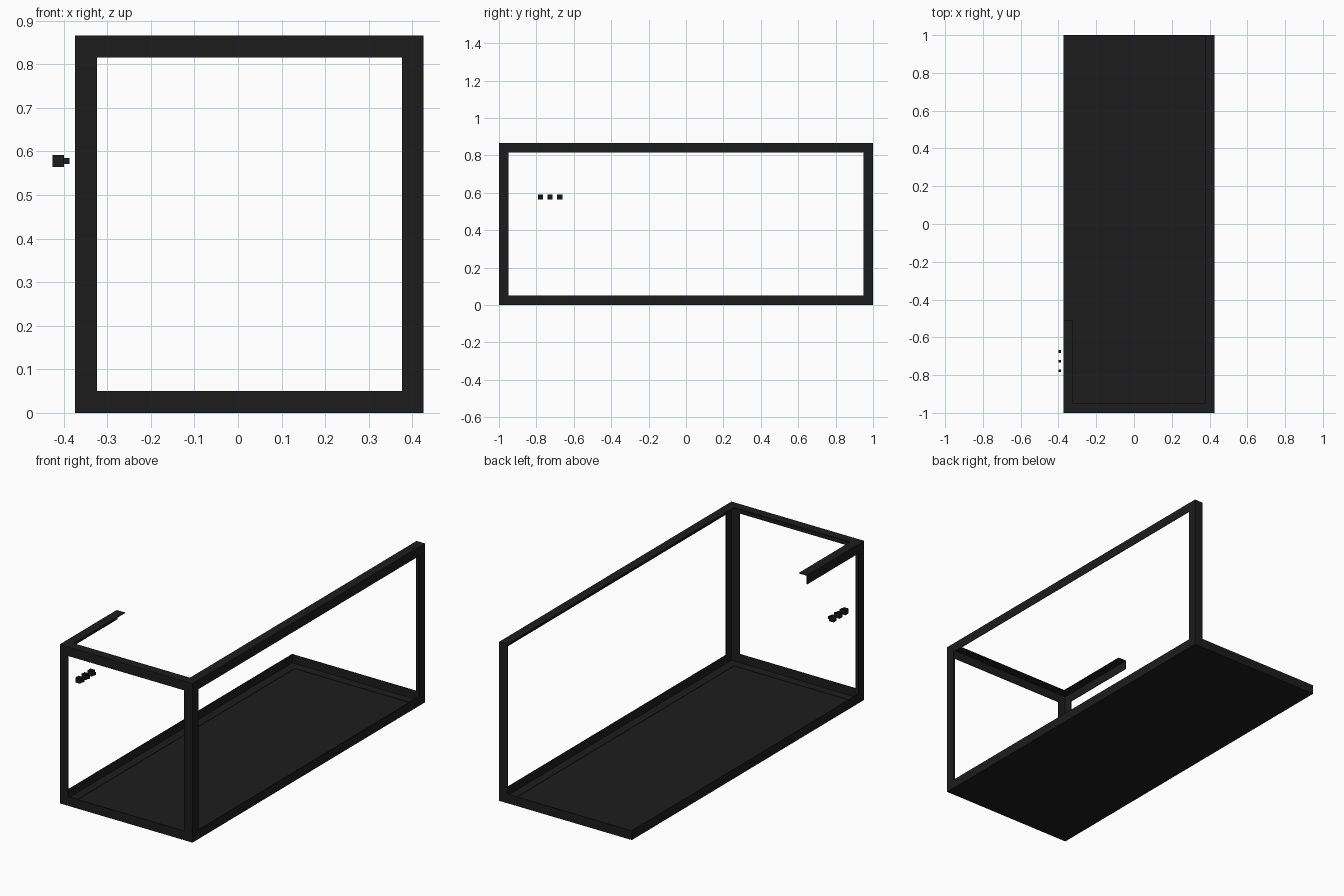
import bpy, bmesh
from mathutils import Vector

if "Cube" in bpy.data.objects:
    bpy.data.objects.remove(bpy.data.objects["Cube"])

X0, X1, Y0, Y1, H = -0.374, 0.426, -1.0, 1.0, 0.866
W, T = 0.05, 0.004          # flange width and sheet thickness

black = bpy.data.materials.new("black_metal")
black.diffuse_color = (0.012, 0.012, 0.012, 1)
black.use_nodes = True
black.node_tree.nodes["Principled BSDF"].inputs["Base Color"].default_value = black.diffuse_color


def finish(name, bm):
    bmesh.ops.recalc_face_normals(bm, faces=bm.faces[:])
    me = bpy.data.meshes.new(name)
    bm.to_mesh(me)
    bm.free()
    me.materials.append(black)
    ob = bpy.data.objects.new(name, me)
    bpy.context.collection.objects.link(ob)
    return ob


def angle_bar(name, a, b, u, v):
    """L-section bar from a to b, flanges pointing along u and v."""
    a, b, u, v = map(Vector, (a, b, u, v))
    bm = bmesh.new()
    section = [(0, 0), (W, 0), (W, T), (T, T), (T, W), (0, W)]
    f = bm.faces.new([bm.verts.new(a + u * p + v * q) for p, q in section])
    r = bmesh.ops.extrude_face_region(bm, geom=[f], use_keep_orig=True)
    vs = [g for g in r["geom"] if isinstance(g, bmesh.types.BMVert)]
    bmesh.ops.translate(bm, verts=vs, vec=b - a)
    finish(name, bm)


def box(name, lo, hi, open_ends=False):
    bm = bmesh.new()
    bmesh.ops.create_cube(bm, size=1)
    for v in bm.verts:
        v.co = Vector([l + (c + 0.5) * (h - l) for c, l, h in zip(v.co, lo, hi)])
    bm.normal_update()
    if open_ends:
        caps = [f for f in bm.faces if abs(f.normal.z) > 0.9]
        bmesh.ops.delete(bm, geom=caps, context='FACES_ONLY')
    finish(name, bm)


L, R, F, B, UP, DN = (1, 0, 0), (-1, 0, 0), (0, 1, 0), (0, -1, 0), (0, 0, 1), (0, 0, -1)

# Bottom rim on all four sides
angle_bar("bottom_rail_left", (X0, Y0, 0), (X0, Y1, 0), L, UP)
angle_bar("bottom_rail_right", (X1, Y0, 0), (X1, Y1, 0), R, UP)
angle_bar("bottom_rail_front", (X0, Y0, 0), (X1, Y0, 0), F, UP)
angle_bar("bottom_rail_back", (X0, Y1, 0), (X1, Y1, 0), B, UP)

# Three posts (the back left corner is open)
angle_bar("post_front_left", (X0, Y0, 0), (X0, Y0, H), L, F)
angle_bar("post_front_right", (X1, Y0, 0), (X1, Y0, H), R, F)
angle_bar("post_back_right", (X1, Y1, 0), (X1, Y1, H), R, B)

# Top rails, the left one is a short stub
angle_bar("top_rail_front", (X0, Y0, H), (X1, Y0, H), F, DN)
angle_bar("top_rail_right", (X1, Y0, H), (X1, Y1, H), R, DN)
angle_bar("top_rail_left_stub", (X0, Y0, H), (X0, -0.51, H), L, DN)

# Floor panel
box("floor_panel", (X0, Y0, 0), (X1, Y1, 0.002))

# Row of three small knobs on the left: open sleeve plus stem
for i in range(3):
    y, z = -0.777 + i * 0.051, 0.578
    box(f"knob_sleeve_{i}", (-0.426, y - 0.0135, z - 0.0135),
        (-0.399, y + 0.0135, z + 0.0135), open_ends=True)
    box(f"knob_stem_{i}", (-0.401, y - 0.007, z - 0.007),
        (-0.387, y + 0.007, z + 0.007))
